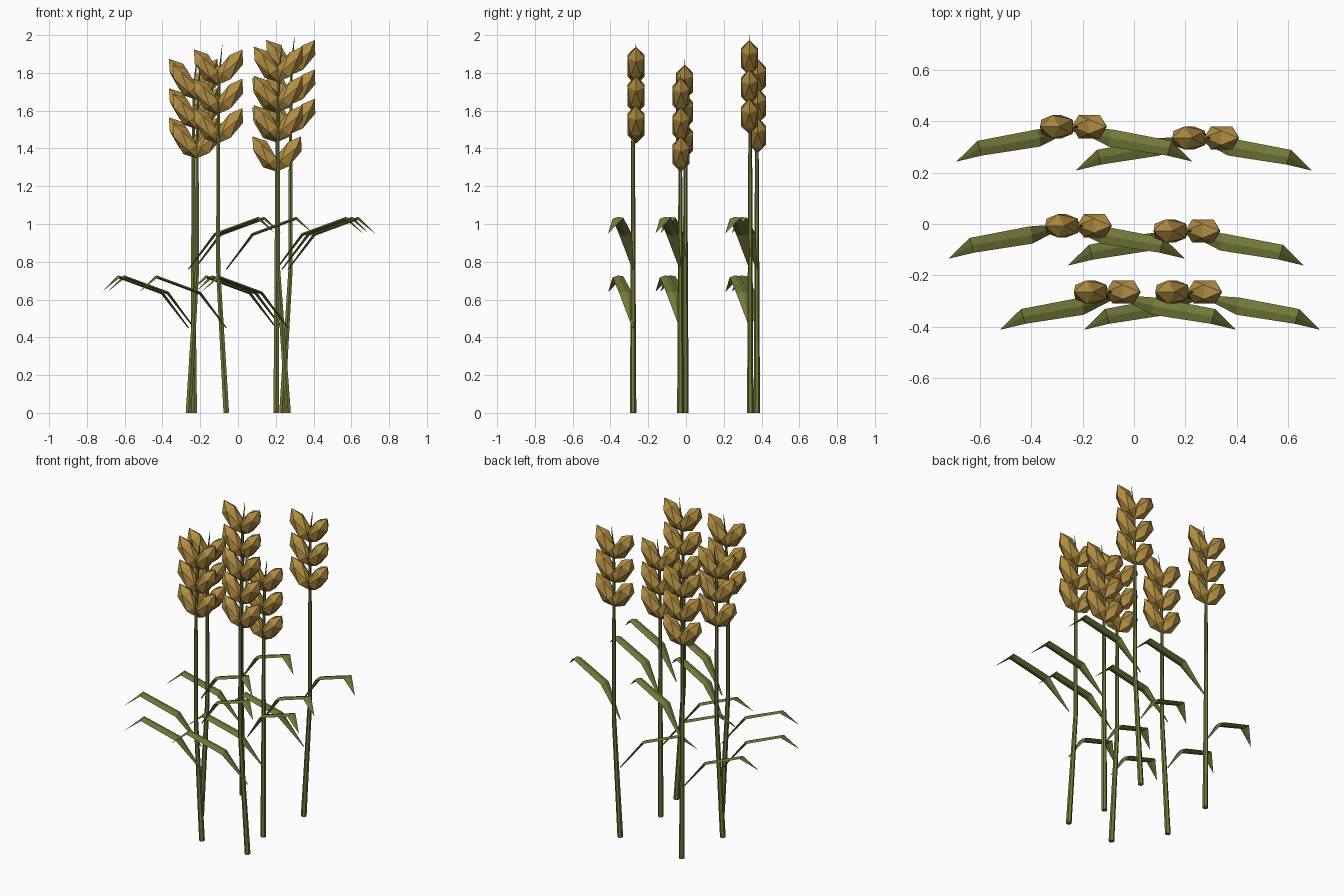
import bpy, bmesh, math
from mathutils import Vector, Matrix

if "Cube" in bpy.data.objects:
    bpy.data.objects.remove(bpy.data.objects["Cube"])


def material(name, rgb):
    m = bpy.data.materials.new(name)
    m.diffuse_color = (*rgb, 1)
    m.use_nodes = True
    m.node_tree.nodes["Principled BSDF"].inputs["Base Color"].default_value = m.diffuse_color
    return m


GOLD = material("grain gold", (0.45, 0.27, 0.055))
GREEN = material("stalk green", (0.175, 0.19, 0.042))


def finish(name, bm, mat):
    bmesh.ops.remove_doubles(bm, verts=bm.verts, dist=0.0002)
    bmesh.ops.recalc_face_normals(bm, faces=bm.faces)
    me = bpy.data.meshes.new(name)
    bm.to_mesh(me)
    bm.free()
    me.materials.append(mat)
    ob = bpy.data.objects.new(name, me)
    bpy.context.collection.objects.link(ob)


def tube(bm, points, sizes, sides, side_dir):
    """Sweep an elliptical polygon along points; sizes are (half width, half thickness)."""
    pts = [Vector(p) for p in points]
    rings = []
    for i, (p, (w, t)) in enumerate(zip(pts, sizes)):
        tangent = (pts[min(i + 1, len(pts) - 1)] - pts[max(i - 1, 0)]).normalized()
        across = (side_dir - tangent * side_dir.dot(tangent)).normalized()
        up = tangent.cross(across)
        rings.append([bm.verts.new(p + across * w * math.cos(a) + up * t * math.sin(a))
                      for a in (2 * math.pi * k / sides for k in range(sides))])
    for a, b in zip(rings, rings[1:]):
        for k in range(sides):
            j = (k + 1) % sides
            bm.faces.new((a[k], a[j], b[j], b[k]))
    bm.faces.new(rings[0])
    bm.faces.new(rings[-1])


# base x, head x, stalk y, head y, head bottom z
STALKS = [
    (-0.232, -0.237, 0.375, 0.379, 1.375),
    (0.233, 0.278, 0.340, 0.335, 1.475),
    (-0.262, -0.217, -0.003, -0.007, 1.345),
    (0.202, 0.205, -0.030, -0.027, 1.275),
    (-0.062, -0.105, -0.280, -0.265, 1.425),
    (0.265, 0.212, -0.280, -0.265, 1.440),
]
# leaf path relative to the stalk base, and its half width and thickness
LEAF = [(0.0, 0.0, 0.76), (0.14, -0.04, 0.945), (0.37, -0.08, 1.03), (0.46, -0.132, 0.95)]
LEAF_SIZE = [(0.004, 0.003), (0.034, 0.008), (0.030, 0.008), (0, 0)]
TILT = math.radians(35)

for n, (bx, hx, sy, hy, hb) in enumerate(STALKS, 1):
    # stem, ending in a thin awn above the grains
    bm = bmesh.new()
    path = [(bx, sy, 0), (hx, sy, 0.76), (hx, sy, hb), (hx + 0.005, hy, hb + 0.36),
            (hx + 0.022, hy, hb + 0.525)]
    tube(bm, path, [(r, r) for r in (0.017, 0.013, 0.010, 0.008, 0.0005)], 6, Vector((0, 1, 0)))
    finish(f"stem_{n}", bm, GREEN)

    # two drooping leaves, the left one lower
    for s, dz, side in ((1, 0, "right"), (-1, -0.31, "left")):
        bm = bmesh.new()
        tube(bm, [(bx + s * x, sy + y, z + dz) for x, y, z in LEAF], LEAF_SIZE, 4,
             Vector((s * 0.25, 1, 0.1)))
        finish(f"leaf_{side}_{n}", bm, GREEN)

    # three pairs of faceted grains leaning outwards
    bm = bmesh.new()
    for row in range(3):
        for s in (1, -1):
            place = (Matrix.Translation((hx + s * 0.063, hy, hb + 0.095 + row * 0.155))
                     @ Matrix.Rotation(s * TILT, 4, 'Y')
                     @ Matrix.Diagonal((0.053, 0.053, 0.115, 1)))
            bmesh.ops.create_icosphere(bm, subdivisions=1, radius=1, matrix=place)
    finish(f"grain_head_{n}", bm, GOLD)
